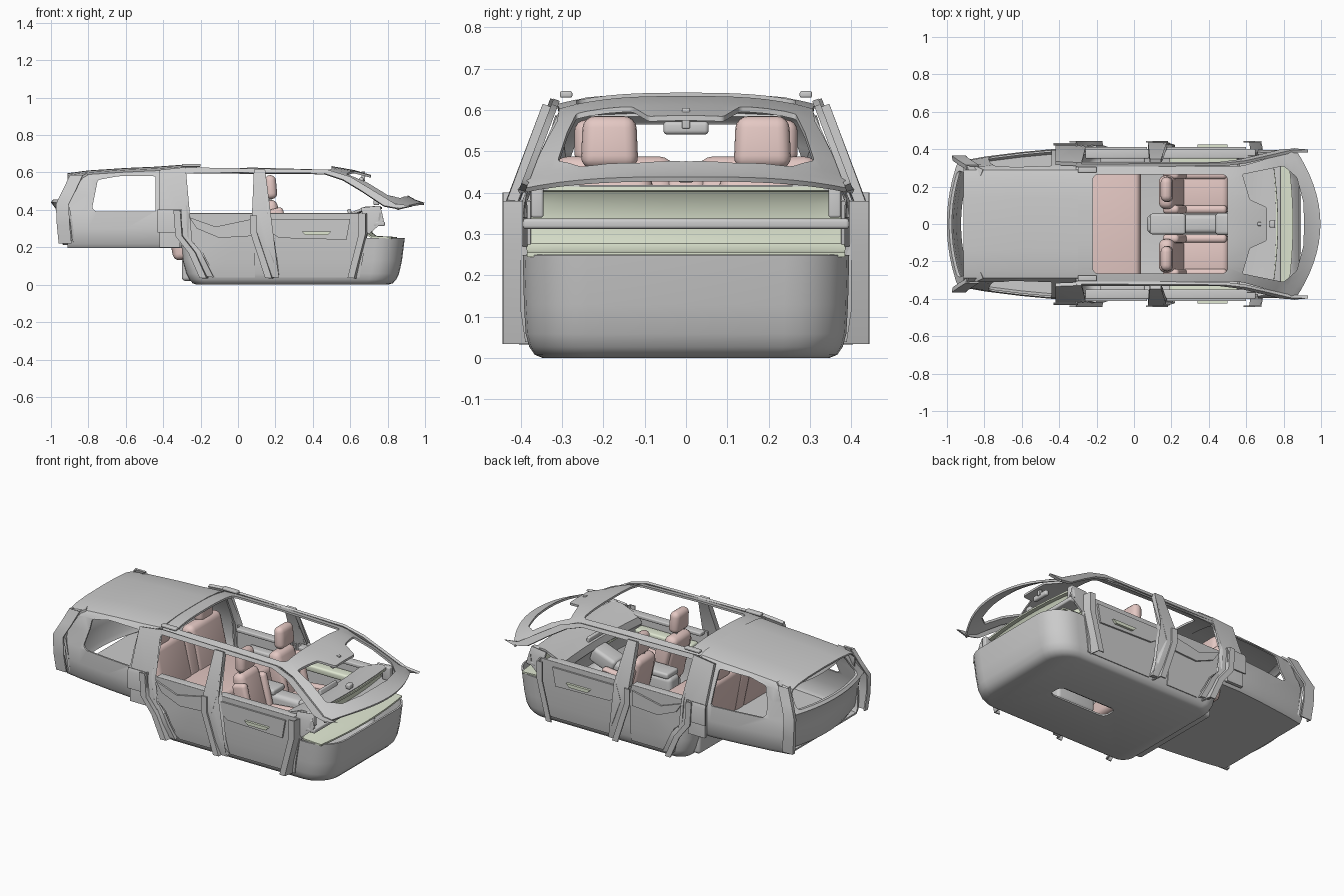
import bpy, bmesh, math
from mathutils import Vector, Matrix

if "Cube" in bpy.data.objects:
    bpy.data.objects.remove(bpy.data.objects["Cube"])


def material(name, rgb):
    m = bpy.data.materials.new(name)
    m.diffuse_color = (*rgb, 1)
    m.use_nodes = True
    m.node_tree.nodes["Principled BSDF"].inputs["Base Color"].default_value = m.diffuse_color
    return m


PINK = material("upholstery", (0.78, 0.58, 0.55))
GREEN = material("pale_trim", (0.75, 0.81, 0.65))


def make(name, bm, mat=None, thick=0, mirror=False):
    bmesh.ops.recalc_face_normals(bm, faces=bm.faces[:])
    me = bpy.data.meshes.new(name)
    bm.to_mesh(me)
    bm.free()
    ob = bpy.data.objects.new(name, me)
    bpy.context.collection.objects.link(ob)
    if mat:
        me.materials.append(mat)
    if thick:
        md = ob.modifiers.new("thickness", 'SOLIDIFY')
        md.thickness, md.offset = thick, 0
    if mirror:
        ob.modifiers.new("mirror", 'MIRROR').use_axis = (False, True, False)
    return ob


def loft(name, rows, closed=False, cap=False, **kw):
    bm = bmesh.new()
    vs = [[bm.verts.new(p) for p in r] for r in rows]
    n = len(rows[0])
    for a, b in zip(vs, vs[1:]):
        for i in range(n if closed else n - 1):
            j = (i + 1) % n
            bm.faces.new((a[i], a[j], b[j], b[i]))
    if cap:
        bm.faces.new(vs[0])
    return make(name, bm, **kw)


def rbox(name, c, size, bevel=0.02, tilt=0, mat=None, taper=1, mirror=False):
    bm = bmesh.new()
    bmesh.ops.create_cube(bm, size=1)
    for v in bm.verts:
        k = taper if v.co.z > 0 else 1
        v.co = Vector((v.co.x * size[0] * k, v.co.y * size[1] * k, v.co.z * size[2]))
    if bevel:
        bmesh.ops.bevel(bm, geom=bm.edges[:], offset=bevel, segments=4, profile=0.5, affect='EDGES')
    bm.transform(Matrix.Translation(c) @ Matrix.Rotation(math.radians(tilt), 4, 'Y'))
    return make(name, bm, mat, mirror=mirror)


cutters = []


def cut(ob, pts, axis, lo, hi, r=0.025):
    """Cut a rounded prism hole: pts are the two other coordinates in order."""
    def place(p, d):
        q = list(p)
        q.insert(axis, d)
        return q
    bm = bmesh.new()
    a = [bm.verts.new(place(p, lo)) for p in pts]
    b = [bm.verts.new(place(p, hi)) for p in pts]
    bm.faces.new(a)
    bm.faces.new(b[::-1])
    for i in range(len(pts)):
        j = (i + 1) % len(pts)
        bm.faces.new((a[i], b[i], b[j], a[j]))
    side = [e for e in bm.edges if abs(e.verts[0].co[axis] - e.verts[1].co[axis]) > 1e-4]
    bmesh.ops.bevel(bm, geom=side, offset=r, segments=4, profile=0.5, affect='EDGES')
    c = make("opening_cutter", bm)
    c.hide_render = True
    cutters.append(c)
    md = ob.modifiers.new("opening", 'BOOLEAN')
    md.operation, md.object = 'DIFFERENCE', c


def side_y(z):
    return 0.40 - (z - 0.38) * 0.38 if z > 0.38 else 0.40 - max(0, 0.12 - z) * 0.15


def panel(name, pts, off=0.0, thick=0.012, mat=None):
    """Plate drawn in x-z, bent on to the body side and mirrored."""
    bm = bmesh.new()
    f = bm.faces.new([bm.verts.new((x, 0, z)) for x, z in pts])
    bmesh.ops.triangulate(bm, faces=[f])
    for z in (0.12, 0.38):
        bmesh.ops.bisect_plane(bm, geom=bm.verts[:] + bm.edges[:] + bm.faces[:],
                               plane_co=(0, 0, z), plane_no=(0, 0, 1))
    for v in bm.verts:
        v.co.y = side_y(v.co.z) + off
    return make(name, bm, mat, thick, True)


# Rear cargo body: tube section with quarter windows
rows = []
for x, top, w in ((-0.91, 0.585, 0.335), (-0.8, 0.6, 0.355), (-0.6, 0.613, 0.38), (-0.44, 0.62, 0.395), (-0.3, 0.63, 0.395)):
    half = [(0, top + .006), (.14, top + .004), (.24, top - .004), (.285, top - .015), (.305, top - .04),
            (w - .04, .48), (w - .005, .39), (w, .30), (w - .005, .22), (w - .02, .2), (0, .2)]
    rows.append([(x, y, z) for y, z in half] + [(x, -y, z) for y, z in half[-2:0:-1]])
body = loft("rear_body", rows, closed=True, thick=0.01)
cut(body, [(-.78, .41), (-.76, .39), (-.44, .39), (-.44, .58), (-.64, .58), (-.75, .56)], 1, -1, 1, 0.012)

# Tailgate frame: bowed sheet with rear window
rows = []
for x, z, w in ((-.87, .59, .29), (-.90, .575, .305), (-.945, .5, .33), (-.985, .45, .345), (-.995, .44, .35),
                (-.97, .41, .35), (-.955, .33, .35), (-.945, .24, .345), (-.93, .215, .335)):
    rows.append([(x + .065 * (i / 6) ** 2, w * i / 6, z) for i in range(-6, 7)])
gate = loft("tailgate", rows, thick=0.012)
cut(gate, [(-.29, .455), (.29, .455), (.25, .565), (-.25, .565)], 0, -1.2, -.7)
rim = [(-.93, .34, .22), (-.94, .35, .32), (-.945, .35, .43), (-.91, .325, .5), (-.87, .30, .585)]
loft("tail_seal", [[(x - .02, y - .01, z), (x - .025, y + .012, z), (x + .04, y + .012, z)] for x, y, z in rim],
     thick=0.01, mirror=True)

# Roof and windscreen frame in one sheet
rows = []
for x, w, z, drop, bow in ((-.31, .31, .632, .03, 0), (-.2, .31, .637, .03, 0), (.1, .31, .637, .028, 0), (.5, .305, .628, .03, 0),
                           (.62, .31, .607, .04, .04), (.74, .335, .572, .05, .07), (.84, .36, .515, .045, .09),
                           (.9, .375, .475, .04, .10), (.95, .39, .447, .025, .11), (.995, .405, .433, .03, .14)):
    rows.append([(x - bow * (i / 8) ** 2, w * i / 8, z - drop * abs(i / 8) ** 3) for i in range(-8, 9)])
roof = loft("roof_frame", rows, thick=0.012)
cut(roof, [(-.22, -.265), (.5, -.265), (.5, .265), (-.22, .265)], 2, .3, .9, 0.03)
cut(roof, [(.58, -.265), (.62, -.13), (.71, -.09), (.71, .09), (.62, .13), (.58, .265), (.80, .31), (.87, .25),
           (.905, .12), (.91, 0), (.905, -.12), (.87, -.25), (.80, -.31)], 2, .3, .9, 0.008)
rbox("roof_rail_end", (-.25, .29, .638), (.1, .03, .016), .005, mirror=True)
rbox("mirror", (.66, 0, .557), (.025, .11, .032), .01)
rbox("mirror_stem", (.67, 0, .58), (.02, .02, .05), .004)

# Side rails, pillars and door panels
panel("side_rail", [(-.31, .625), (.48, .612), (.6, .575), (.7, .515), (.84, .43), (.93, .42), (.86, .405),
                    (.78, .42), (.66, .50), (.56, .56), (.46, .593), (.3, .60), (-.29, .598)], .006, .016)
panel("rear_pillar", [(-.42, .61), (-.28, .625), (-.28, .40), (-.27, .26), (-.20, .18), (-.13, .04), (-.2, .05),
                      (-.24, .17), (-.31, .25), (-.31, .2), (-.42, .2)], .012, .02)
panel("centre_pillar", [(.085, .61), (.145, .61), (.16, .38), (.13, .28), (.22, .04), (.18, .04),
                        (.10, .28), (.10, .36), (.075, .38)], .02, .03)
panel("rear_door_panel", [(-.28, .38), (.09, .38), (.09, .04), (-.12, .04), (-.2, .19), (-.28, .26)], -.005)
panel("front_door_panel", [(.13, .38), (.68, .38), (.69, .27), (.65, .04), (.22, .04), (.13, .28)], -.005)
panel("rear_door_crease", [(-.26, .36), (-.12, .31), (.07, .35), (.07, .26), (-.1, .25), (-.22, .3)], .006, .01)
panel("front_door_crease", [(.17, .35), (.6, .35), (.58, .24), (.22, .25), (.16, .29)], .006, .01)
panel("door_handle_trim", [(.34, .285), (.5, .285), (.48, .265), (.36, .265)], .018, .015, GREEN)
rbox("window_ledge_front", (.40, .375, .372), (.5, .05, .022), .006, mirror=True)
rbox("window_ledge_rear", (-.09, .375, .372), (.34, .05, .022), .006, mirror=True)
rbox("front_armrest", (.38, .355, .29), (.38, .07, .04), .012, mat=GREEN, mirror=True)
rbox("rear_armrest", (-.06, .355, .28), (.24, .06, .04), .012, mirror=True)

# Outward jamb flanges
for name, pts in (("hinge_flange", [(.69, .38), (.69, .27), (.63, .035)]),
                  ("centre_flange", [(.11, .37), (.11, .28), (.19, .035)]),
                  ("rear_flange", [(-.30, .40), (-.29, .26), (-.22, .17), (-.16, .035)])):
    loft(name, [[(x, .375, z), (x - .012, .44, z), (x - .045, .44, z)] for x, z in pts], thick=0.008, mirror=True)
panel("body_jamb", [(-.43, .40), (-.30, .40), (-.30, .28), (-.43, .28)], .03, .008)
panel("scuttle_side", [(.66, .41), (.76, .42), (.75, .34), (.78, .34), (.70, .27), (.67, .3)], -.01, .012)


# Floor tub with rounded plan and tunnel slot
def plan(x0, x1, w, r, z):
    pts = []
    for cx, cy, a0 in ((x1 - r, w - r, 0), (x0 + r / 2, w - r / 2, 90), (x0 + r / 2, r / 2 - w, 180), (x1 - r, r - w, 270)):
        rr = r if a0 in (0, 270) else r / 2
        pts += [(cx + rr * math.cos(math.radians(a0 + k * 15)), cy + rr * math.sin(math.radians(a0 + k * 15)), z)
                for k in range(7)]
    return pts


tub = loft("floor_tub", [plan(-.22, .80, .345, .12, .005), plan(-.24, .825, .363, .135, .012), plan(-.255, .842, .375, .14, .03),
                         plan(-.27, .856, .383, .145, .06), plan(-.29, .872, .387, .15, .13), plan(-.30, .887, .39, .15, .25)],
           closed=True, cap=True, thick=0.01)
cut(tub, [(.17, -.05), (.56, -.05), (.56, .05), (.17, .05)], 2, -.1, .05, 0.035)

# Dashboard and firewall
prof = [(.85, .25), (.74, .256), (.715, .275), (.71, .32), (.72, .375), (.745, .408), (.77, .41)]
loft("firewall", [[(x - .03 * (i / 6) ** 2, .385 * i / 6 * (1 if z < .33 else .92), z) for x, z in prof]
                  for i in range(-6, 7)], mat=GREEN, thick=0.01)
rbox("dash_beam", (.73, 0, .325), (.11, .79, .025), .008)
prof = [(.76, .412), (.70, .41), (.64, .385), (.585, .365), (.575, .33), (.61, .29), (.64, .2)]
loft("dashboard", [[(x - .02 * (i / 6) ** 2, .365 * i / 6, z) for x, z in prof] for i in range(-6, 7)], thick=0.014)
rbox("glovebox_trim", (.585, -.2, .32), (.03, .24, .03), .01, mat=GREEN)
rbox("dash_screen", (.60, 0, .375), (.02, .16, .06), .006, -15)
rbox("dash_sensor", (.74, 0, .44), (.03, .04, .03), .008)
for s in (-1, 1):
    rbox("scuttle_post", (.74, s * .36, .38), (.05, .03, .08), .006)

# Centre console
rbox("console", (.29, 0, .17), (.44, .10, .22), .025)
rbox("console_lid", (.18, 0, .29), (.19, .11, .035), .012)
rbox("console_ramp", (.52, 0, .27), (.16, .12, .09), .02, -20)

# Front seats
for s in (-1, 1):
    y = .17 * s
    rbox("seat_base", (.34, y, .09), (.26, .18, .12), .02)
    rbox("seat_cushion", (.355, y, .185), (.31, .2, .09), .035, -6, PINK)
    rbox("seat_backrest", (.20, y, .305), (.09, .2, .30), .035, -14, PINK, .88)
    for t in (-1, 1):
        rbox("seat_bolster", (.36, y + t * .092, .2), (.28, .045, .09), .02, -6, PINK)
        rbox("back_bolster", (.222, y + t * .092, .29), (.09, .045, .24), .02, -14, PINK)
        rbox("headrest_post", (.172, .19 * s + t * .035, .45), (.012, .012, .07), .003)
    rbox("headrest", (.175, .185 * s, .522), (.065, .14, .128), .03, -4, PINK, .92)

# Rear bench with split backrest
rbox("rear_cushion", (-.15, 0, .2), (.37, .66, .11), .03, -4, PINK)
rbox("rear_plinth", (-.17, 0, .09), (.26, .6, .14), .02)
for s in (-1, 1):
    rbox("rear_backrest", (-.335, s * .175, .31), (.09, .31, .36), .035, -12, PINK, .94)
    rbox("rear_headrest", (-.375, s * .205, .522), (.06, .13, .11), .028, -4, PINK)
rbox("rear_back_panel", (-.335, 0, .3), (.085, .1, .32), .025, -12, PINK)

# Bake the modifiers, drop the cutters, smooth shading
bpy.context.view_layer.update()
bpy.ops.object.select_all(action='SELECT')
bpy.context.view_layer.objects.active = body
bpy.ops.object.convert(target='MESH')
for c in cutters:
    bpy.data.objects.remove(c, do_unlink=True)
bpy.ops.object.shade_smooth_by_angle(angle=math.radians(35))
